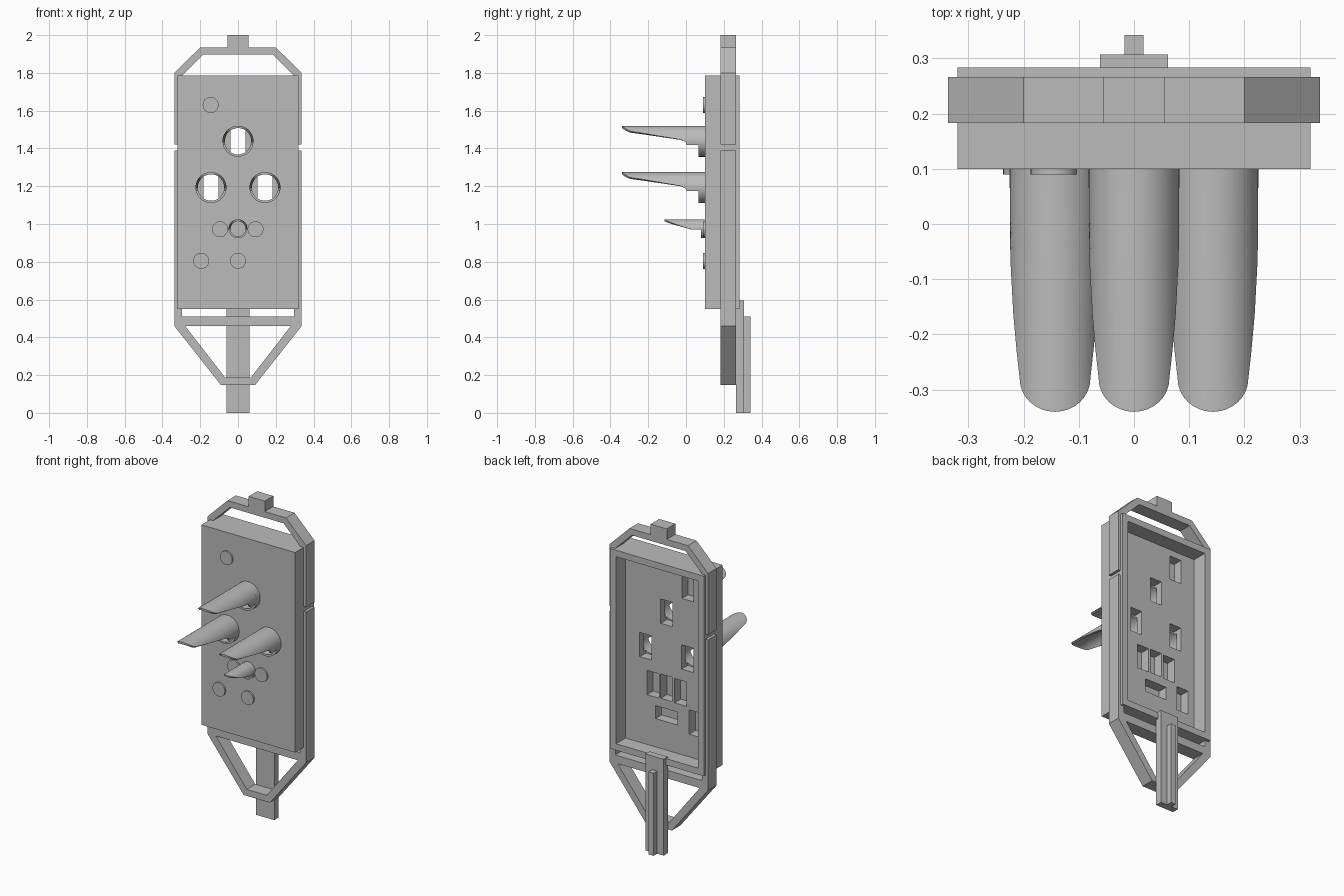
import bpy, bmesh, math
from math import sin, cos, radians, degrees, asin

if "Cube" in bpy.data.objects:
    bpy.data.objects.remove(bpy.data.objects["Cube"], do_unlink=True)

grey = bpy.data.materials.new("plain_grey")
grey.use_nodes = True
grey.diffuse_color = (0.5, 0.5, 0.5, 1)
grey.node_tree.nodes["Principled BSDF"].inputs["Base Color"].default_value = (0.5, 0.5, 0.5, 1)


def finish(name, bm, smooth=False):
    me = bpy.data.meshes.new(name)
    bmesh.ops.recalc_face_normals(bm, faces=bm.faces)
    bm.to_mesh(me)
    bm.free()
    me.materials.append(grey)
    if smooth:
        me.shade_smooth()
        me.set_sharp_from_angle(angle=radians(35))
    ob = bpy.data.objects.new(name, me)
    bpy.context.scene.collection.objects.link(ob)
    return ob


def add_box(bm, x0, x1, y0, y1, z0, z1):
    verts = bmesh.ops.create_cube(bm, size=1)["verts"]
    for v in verts:
        v.co = (x0 if v.co.x < 0 else x1, y0 if v.co.y < 0 else y1, z0 if v.co.z < 0 else z1)


def box(name, *bounds):
    bm = bmesh.new()
    add_box(bm, *bounds)
    return finish(name, bm)


def add_disc(bm, x, z, r, y0, y1):
    verts = bmesh.ops.create_cone(bm, cap_ends=True, segments=32,
                                  radius1=r, radius2=r, depth=y1 - y0)["verts"]
    for v in verts:
        v.co = (x + v.co.x, (y0 + y1) / 2 + v.co.z, z + v.co.y)


def strap(name, outer, inner, y0, y1):
    """Mirrored band between an outer and an inner half outline."""
    full = [p + [(-x, z) for x, z in reversed(p)] for p in (outer, inner)]
    bm = bmesh.new()
    rings = [[bm.verts.new((x, y, z)) for x, z in p]
             for p, y in ((full[0], y0), (full[1], y0), (full[1], y1), (full[0], y1))]
    for i in range(len(full[0]) - 1):
        for k in range(4):
            a, b = rings[k], rings[(k + 1) % 4]
            bm.faces.new((a[i], a[i + 1], b[i + 1], b[i]))
    for i in (0, -1):
        bm.faces.new([r[i] for r in rings])
    return finish(name, bm)


def shell(name, x, z, r, wall, rows, seg=24):
    """Curved sheet about a y axis; each row is (y, half angle from the top)."""
    bm = bmesh.new()
    grids = []
    for radius in (r, r - wall):
        grids.append([[bm.verts.new((x + radius * sin(t), y, z + radius * cos(t)))
                       for t in (radians(a) * (2 * i / seg - 1) for i in range(seg + 1))]
                      for y, a in rows])
    out, inn = grids
    n = len(rows)
    for g in grids:
        for j in range(n - 1):
            for i in range(seg):
                bm.faces.new((g[j][i], g[j][i + 1], g[j + 1][i + 1], g[j + 1][i]))
    for j in (0, n - 1):
        for i in range(seg):
            bm.faces.new((out[j][i], out[j][i + 1], inn[j][i + 1], inn[j][i]))
    for i in (0, seg):
        for j in range(n - 1):
            bm.faces.new((out[j][i], out[j + 1][i], inn[j + 1][i], inn[j][i]))
    bmesh.ops.remove_doubles(bm, verts=bm.verts, dist=0.0001)
    return finish(name, bm, smooth=True)


# Layout of spouts and buttons on the face (x, z)
big_spouts = [(0, 1.438), (-0.143, 1.193), (0.143, 1.193)]
small_spout = (0, 0.975)
buttons = [(-0.145, 1.63), (-0.095, 0.972), (0.093, 0.972), (-0.195, 0.805), (0, 0.805)]
wide_pocket = buttons[-1]
FRONT, FLOOR, BACK = 0.10, 0.19, 0.283

# Panel: hollow-backed box with pockets and spout holes
panel = box("panel", -0.32, 0.32, FRONT, BACK, 0.55, 1.785)

recess = box("recess_cutter", -0.28, 0.28, FLOOR, 0.4, 0.59, 1.745)

bm = bmesh.new()
for x, z in big_spouts + [small_spout] + buttons:
    w, h = (0.075, 0.04) if (x, z) == wide_pocket else (0.04, 0.075)
    add_box(bm, x - w, x + w, 0.13, 0.25, z - h, z + h)
pockets = finish("pocket_cutter", bm)

bm = bmesh.new()
for x, z in big_spouts:
    add_disc(bm, x, z, 0.07, 0.05, 0.15)
add_disc(bm, *small_spout, 0.04, 0.05, 0.15)
holes = finish("hole_cutter", bm)

for cutter in (recess, pockets, holes):
    mod = panel.modifiers.new(cutter.name, "BOOLEAN")
    mod.operation = "DIFFERENCE"
    mod.solver = "EXACT"
    mod.object = cutter
    cutter.hide_render = True
    cutter.hide_viewport = True
    cutter.display_type = "WIRE"

# Buttons
for i, (x, z) in enumerate(buttons):
    bm = bmesh.new()
    add_disc(bm, x, z, 0.042, 0.09, FRONT)
    finish(f"button_{i + 1}", bm, smooth=True)

# Spouts: short collar and a tapering, round-tipped trough
R = 0.082
tongue = [(0.065, 103), (0.003, 103), (-0.003, 92), (-0.03, 84), (-0.077, 78),
          (-0.165, 67), (-0.23, 58)]
for k in range(9):
    t = radians(k * 11.2)
    tongue.append((-0.28 - 0.06 * sin(t), degrees(asin(max(0.064 * cos(t), 0.001) / R))))
for i, (x, z) in enumerate(big_spouts):
    shell(f"spout_collar_{i + 1}", x, z, R, 0.012, [(0.065, 180), (FRONT, 180)], 32)
    shell(f"spout_{i + 1}", x, z, R, 0.012, tongue)

small_tongue = [(0.08, 95), (0.03, 95), (-0.03, 72), (-0.08, 49), (-0.105, 28), (-0.115, 3)]
shell("small_spout_collar", *small_spout, 0.05, 0.01, [(0.08, 180), (FRONT, 180)], 32)
shell("small_spout", *small_spout, 0.05, 0.01, small_tongue)

# Frame around the panel, in two halves
Y0, Y1 = 0.183, 0.266
strap("upper_frame", [(0.337, 1.42), (0.337, 1.80), (0.2, 1.935)],
      [(0.297, 1.42), (0.297, 1.785), (0.183, 1.897)], Y0, Y1)
box("top_tab", -0.055, 0.055, Y0, Y1, 1.935, 2.0)
strap("lower_frame", [(0.337, 1.39), (0.337, 0.46), (0.09, 0.147)],
      [(0.297, 1.39), (0.297, 0.482), (0.068, 0.187)], Y0, Y1)
box("cross_bar", -0.297, 0.297, Y0, Y1, 0.46, 0.51)

# Ribbed stake at the back
box("stake", -0.062, 0.062, Y1, 0.307, 0, 0.595)
box("stake_rib", -0.017, 0.017, 0.307, 0.342, 0, 0.51)
